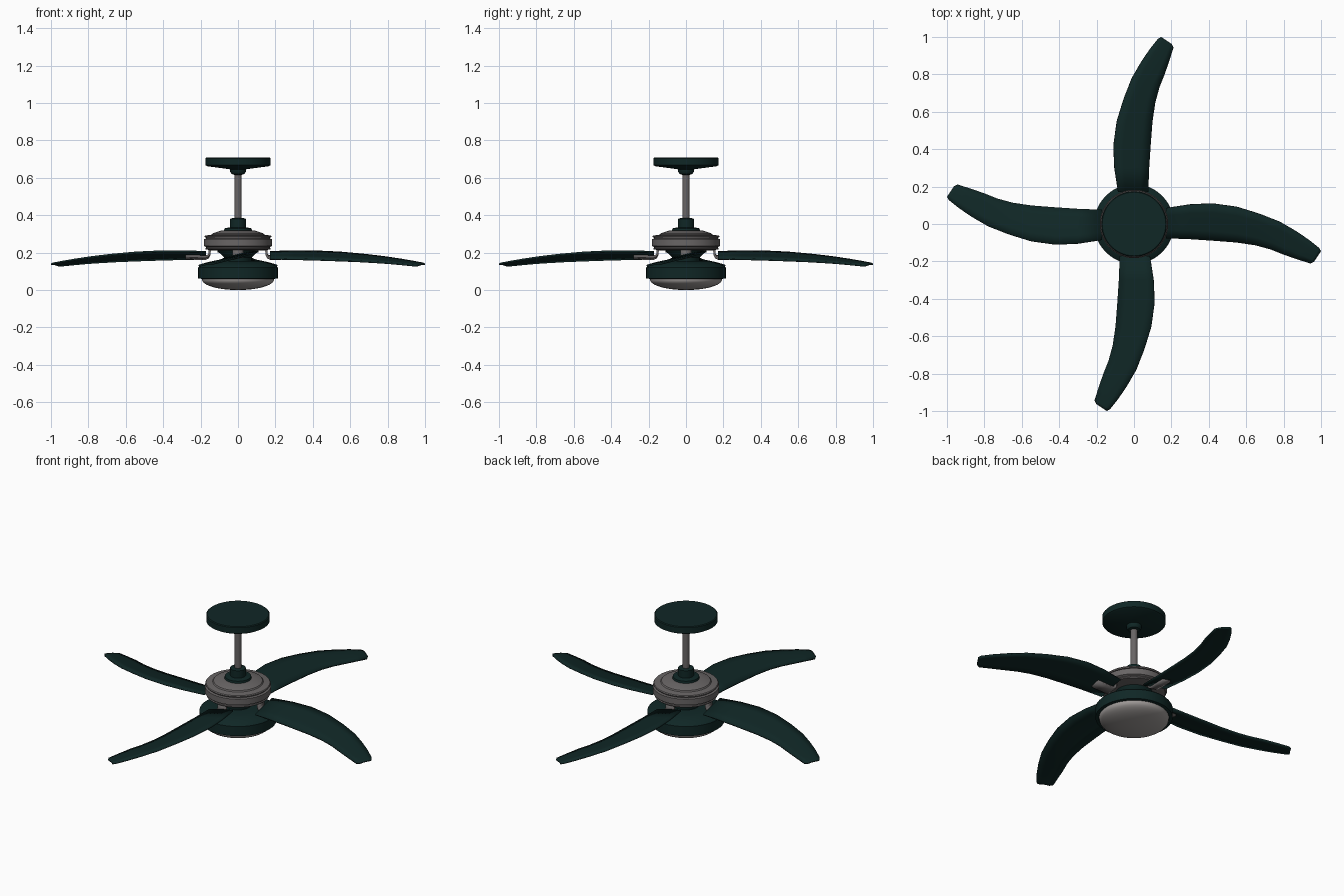
import bpy, bmesh
from math import sin, cos, pi, radians

cube = bpy.data.objects.get("Cube")
if cube:
    bpy.data.objects.remove(cube)


def material(name, rgb):
    mat = bpy.data.materials.new(name)
    mat.use_nodes = True
    mat.diffuse_color = (*rgb, 1)
    mat.node_tree.nodes["Principled BSDF"].inputs["Base Color"].default_value = (*rgb, 1)
    return mat


green = material("dark green enamel", (0.005, 0.02, 0.019))
metal = material("grey metal", (0.14, 0.13, 0.13))
glass = material("frosted glass", (0.34, 0.32, 0.31))


def finish(name, bm, mat, thickness=0):
    """Turn a bmesh into a smooth shaded object, with optional thickness."""
    bmesh.ops.recalc_face_normals(bm, faces=bm.faces)
    mesh = bpy.data.meshes.new(name)
    bm.to_mesh(mesh)
    bm.free()
    mesh.materials.append(mat)
    obj = bpy.data.objects.new(name, mesh)
    bpy.context.collection.objects.link(obj)
    bpy.ops.object.select_all(action="DESELECT")
    obj.select_set(True)
    bpy.context.view_layer.objects.active = obj
    bpy.ops.object.shade_smooth_by_angle(angle=radians(35))
    if thickness:
        solid = obj.modifiers.new("thickness", "SOLIDIFY")
        solid.thickness = thickness
        solid.offset = 0
    return obj


def lathe(name, profile, mat, sides=48):
    """Revolve (radius, height) points about z; flat caps close the ends."""
    bm = bmesh.new()
    rings = [[bm.verts.new((r * cos(2 * pi * i / sides), r * sin(2 * pi * i / sides), z))
              for i in range(sides)] for r, z in profile]
    for a, b in zip(rings, rings[1:]):
        for i in range(sides):
            j = (i + 1) % sides
            bm.faces.new((a[i], a[j], b[j], b[i]))
    bm.faces.new(rings[0])
    bm.faces.new(rings[-1])
    return finish(name, bm, mat)


def sheet(name, rows, mat, thickness):
    """Skin a grid of points, then thicken it."""
    bm = bmesh.new()
    grid = [[bm.verts.new(p) for p in row] for row in rows]
    for a, b in zip(grid, grid[1:]):
        for i in range(len(a) - 1):
            bm.faces.new((a[i], a[i + 1], b[i + 1], b[i]))
    return finish(name, bm, mat, thickness)


def repeat_around(obj, count=4):
    """Linked copies turned about the z axis."""
    for k in range(1, count):
        copy = obj.copy()
        copy.name = f"{obj.name}_{k + 1}"
        copy.rotation_euler.z = 2 * pi * k / count
        bpy.context.collection.objects.link(copy)


# Ceiling mount and rod
lathe("ceiling_canopy", [(.17, .708), (.175, .704), (.175, .668), (.165, .662), (.06, .648),
                         (.042, .645), (.042, .632), (.034, .62), (.02, .616)], green)
lathe("down_rod", [(.02, .64), (.02, .35)], metal, 24)
lathe("rod_collar", [(.03, .384), (.043, .38), (.043, .335), (.072, .33), (.076, .31)], green)

# Motor housing with stepped rims
lathe("motor_housing", [(.07, .318), (.09, .318), (.135, .303), (.14, .296), (.176, .291),
                        (.18, .286), (.176, .28), (.17, .28), (.17, .275), (.183, .272),
                        (.183, .236), (.17, .23), (.17, .225), (.176, .222),
                        (.172, .217), (.14, .212), (.08, .212)], metal)

# Neck and light kit
lathe("neck", [(.108, .214), (.1, .2), (.075, .175), (.07, .145)], green)
lathe("light_housing", [(.06, .155), (.13, .154), (.15, .15), (.18, .141), (.208, .126),
                        (.213, .12), (.213, .062), (.195, .06), (.19, .066)], green)
lathe("glass_bowl", [(.193, .068), (.192, .055)]
      + [(.192 * cos(a), .055 * (1 - sin(a))) for a in [pi / 2 * i / 10 for i in range(1, 10)]]
      + [(.005, 0)], glass)

# Swept blade: pairs of (x, y) on the high and the low edge
edges = [((.17, .085), (.17, -.075)), ((.3, .105), (.3, -.08)), ((.42, .11), (.42, -.088)),
         ((.55, .092), (.55, -.098)), ((.67, .055), (.65, -.113)), ((.78, .012), (.73, -.135)),
         ((.87, -.04), (.8, -.163)), ((.94, -.088), (.88, -.19)), ((.99, -.128), (.942, -.21)),
         ((.999, -.145), (.962, -.2))]
rows = []
for (xa, ya), (xb, yb) in edges:
    row = []
    for i in range(5):
        t = i / 4
        x, y = xa + (xb - xa) * t, ya + (yb - ya) * t
        droop = .055 * (max(x - .3, 0) / .7) ** 2
        row.append((x, y, .186 - droop + .23 * (y - (ya + yb) / 2) + .012 * t * (1 - t)))
    rows.append(row)
repeat_around(sheet("blade", rows, green, .009))

# Bent brackets running from the motor to under each blade
path = [(.15, .225), (.153, .19), (.16, .178), (.175, .173), (.22, .174), (.28, .175)]
rows = []
for i, (x, z) in enumerate(path):
    tilt = .23 * min(1, i / 3)
    rows.append([(x, y, z + tilt * y) for y in (-.028, .028)])
repeat_around(sheet("blade_bracket", rows, metal, .012))
